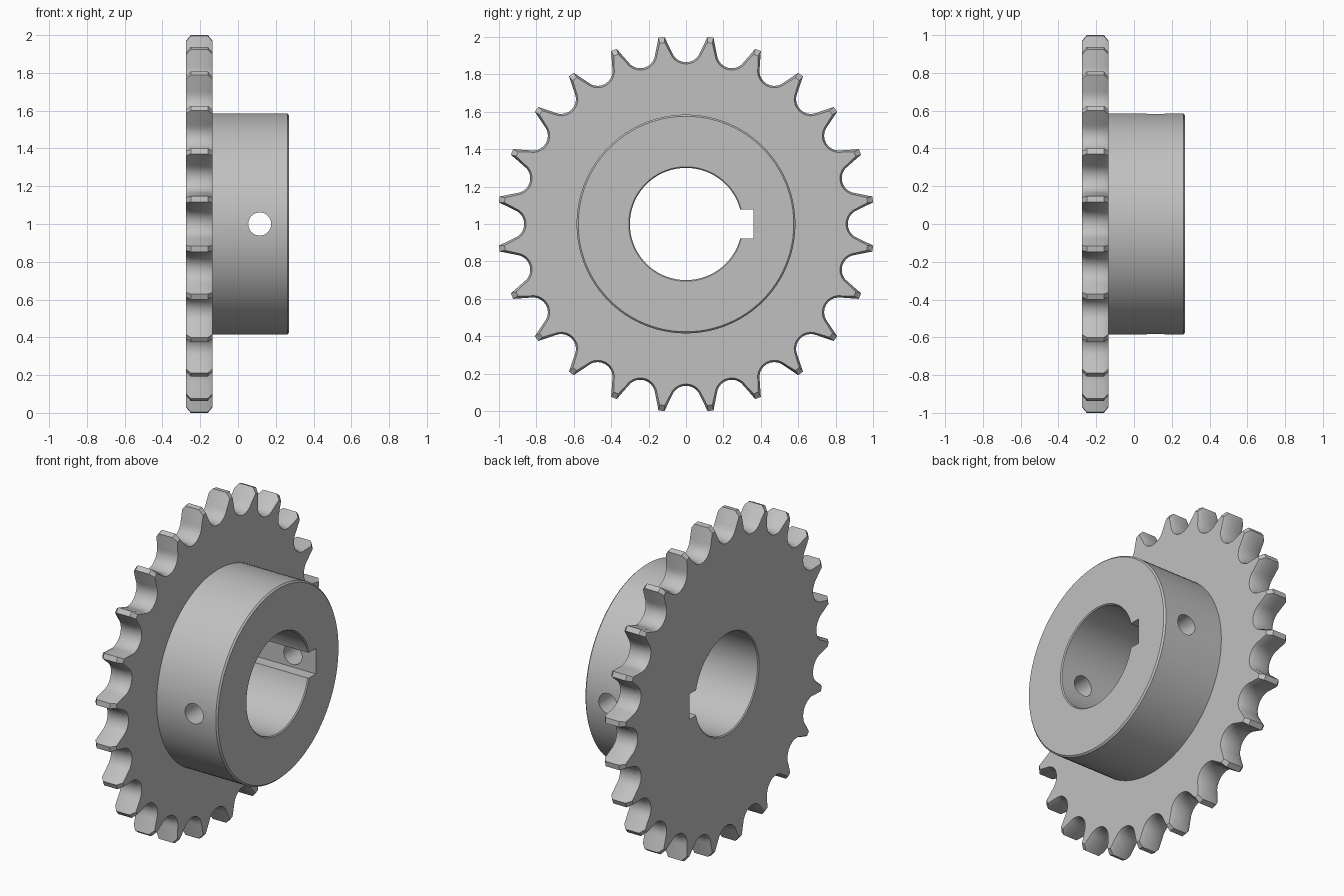
import bpy
import bmesh
from math import sin, cos, pi, radians
from mathutils import Matrix, Vector

if "Cube" in bpy.data.objects:
    bpy.data.objects.remove(bpy.data.objects["Cube"])

TEETH = 24
AXLE = 1.0                                   # height of the axle
BACK, SHOULDER, FRONT = -0.275, -0.135, 0.27  # positions along x

steel = bpy.data.materials.new("grey steel")
steel.use_nodes = True
steel.diffuse_color = (0.53, 0.53, 0.53, 1)
steel.node_tree.nodes["Principled BSDF"].inputs["Base Color"].default_value = (0.53, 0.53, 0.53, 1)


def add_object(name, bm):
    bmesh.ops.recalc_face_normals(bm, faces=bm.faces[:])
    mesh = bpy.data.meshes.new(name)
    bm.to_mesh(mesh)
    bm.free()
    mesh.materials.append(steel)
    obj = bpy.data.objects.new(name, mesh)
    bpy.context.collection.objects.link(obj)
    return obj


def loft(name, rings):
    """Skin a list of (x, [(y, z), ...]) outlines and cap both ends."""
    bm = bmesh.new()
    loops = [[bm.verts.new((x, y, z + AXLE)) for y, z in pts] for x, pts in rings]
    for a, b in zip(loops, loops[1:]):
        for i in range(len(a)):
            bm.faces.new((a[i - 1], a[i], b[i], b[i - 1]))
    bm.faces.new(loops[0])
    bm.faces.new(loops[-1])
    return add_object(name, bm)


def circle(radius, n=96):
    return [(radius * cos(2 * pi * i / n), radius * sin(2 * pi * i / n)) for i in range(n)]


def tooth_outline(seat, tip_radius, tip_half):
    """Round roller seats joined by straight flanks to narrow tips."""
    tip = pi / TEETH - tip_half / tip_radius
    gap = [(tip_radius * cos(tip), -tip_radius * sin(tip))]
    for i in range(11):
        a = radians(-70 + 14 * i)
        gap.append((0.945 - seat * cos(a), seat * sin(a)))
    gap.append((gap[0][0], -gap[0][1]))
    pts = []
    for k in range(TEETH):
        c, s = cos(2 * pi * k / TEETH), sin(2 * pi * k / TEETH)
        pts += [(u * c - v * s, u * s + v * c) for u, v in gap]
    return pts


# Toothed plate with chamfered edges
full = tooth_outline(0.08, 1.007, 0.016)
face = tooth_outline(0.09, 0.977, 0.013)
toothed_plate = loft("toothed_plate", [
    (BACK, face), (BACK + 0.025, full), (SHOULDER - 0.025, full), (SHOULDER, face)])

# Hub with a small rim chamfer
hub = loft("hub", [
    (SHOULDER, circle(0.585)), (FRONT - 0.009, circle(0.585)), (FRONT, circle(0.576))])

# Cutters: flared bore, keyway and set screw holes
flare = 0.1
lip = 0.006
bore = loft("bore_cutter", [
    (BACK - flare, circle(0.3 + lip + flare)), (BACK + lip, circle(0.3)),
    (FRONT - lip, circle(0.3)), (FRONT + flare, circle(0.3 + lip + flare))])
keyway = loft("keyway_cutter", [
    (x, [(0.1, -0.077), (0.36, -0.077), (0.36, 0.077), (0.1, 0.077)]) for x in (-0.5, 0.5)])

bm = bmesh.new()
bmesh.ops.create_cone(bm, cap_ends=True, segments=32, radius1=0.061, radius2=0.061, depth=1.6,
                      matrix=Matrix.Translation(Vector((0.115, 0, AXLE))) @ Matrix.Rotation(pi / 2, 4, "X"))
screw_hole = add_object("screw_hole_cutter", bm)


def cut(obj, cutters):
    bpy.context.view_layer.objects.active = obj
    for cutter in cutters:
        mod = obj.modifiers.new(cutter.name, "BOOLEAN")
        mod.operation = "DIFFERENCE"
        mod.solver = "EXACT"
        mod.object = cutter
        bpy.ops.object.modifier_apply(modifier=mod.name)


cut(toothed_plate, [bore, keyway])
cut(hub, [bore, keyway, screw_hole])
for cutter in (bore, keyway, screw_hole):
    bpy.data.objects.remove(cutter)

# Smooth round walls, crisp machined edges
for obj in (toothed_plate, hub):
    bpy.ops.object.select_all(action="DESELECT")
    obj.select_set(True)
    bpy.context.view_layer.objects.active = obj
    bpy.ops.object.shade_smooth_by_angle(angle=radians(25))
